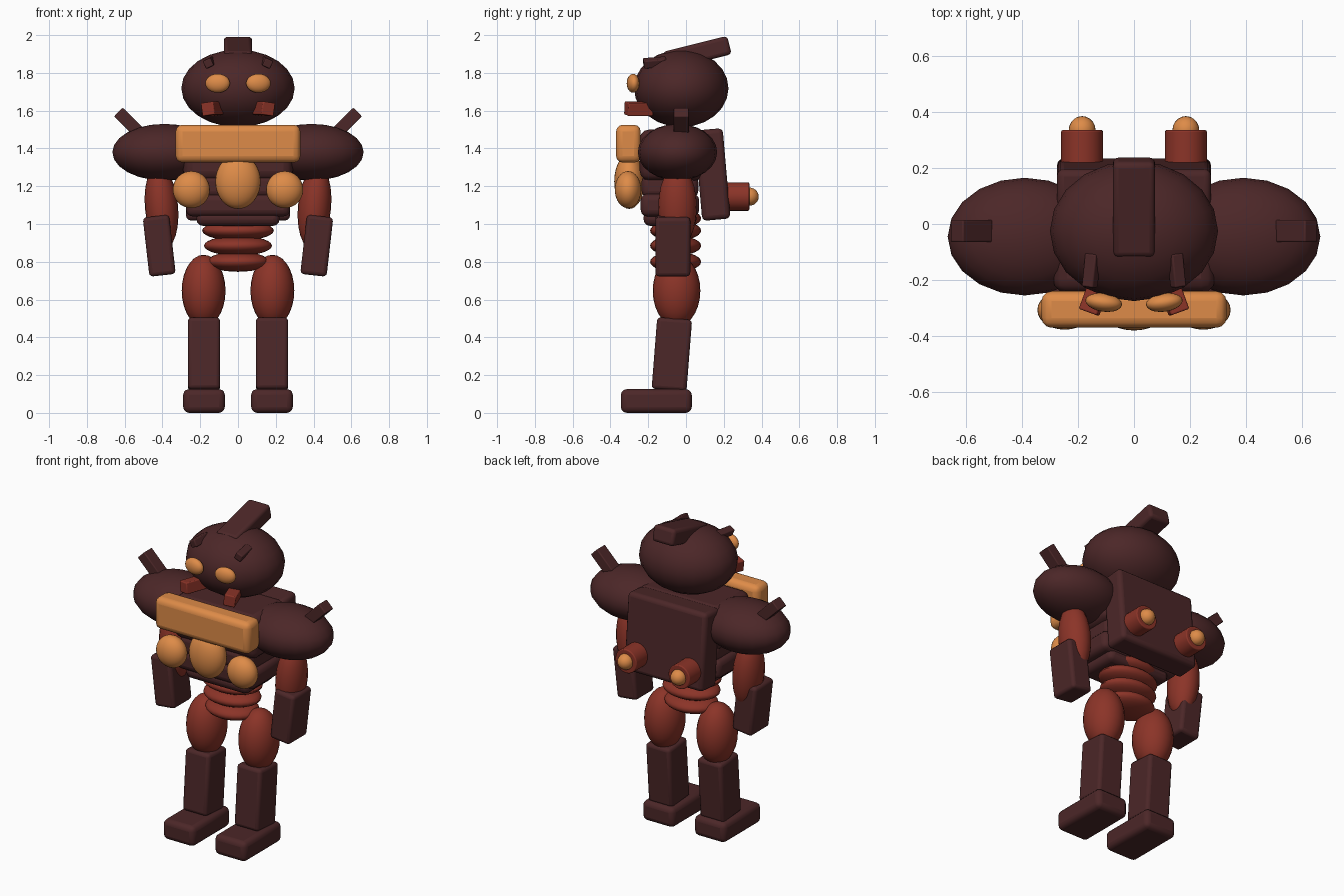
import bpy
from math import radians

cube = bpy.data.objects.get("Cube")
if cube:
    bpy.data.objects.remove(cube, do_unlink=True)


def material(name, rgb):
    m = bpy.data.materials.new(name)
    m.use_nodes = True
    m.diffuse_color = (*rgb, 1)
    m.node_tree.nodes["Principled BSDF"].inputs["Base Color"].default_value = (*rgb, 1)
    return m


DARK = material("dark maroon", (0.072, 0.02, 0.021))
RED = material("brick red", (0.26, 0.034, 0.021))
ORANGE = material("amber orange", (0.73, 0.26, 0.065))


def finish(name, mat, size, rot, bevel=0.0):
    ob = bpy.context.object
    ob.name = name
    ob.scale = size
    bpy.ops.object.transform_apply(location=False, rotation=False, scale=True)
    ob.rotation_euler = [radians(a) for a in rot]
    ob.data.materials.append(mat)
    if bevel:
        mod = ob.modifiers.new("rounded edges", "BEVEL")
        mod.width = bevel
        mod.segments = 3
    bpy.ops.object.shade_smooth_by_angle(angle=radians(40))
    return ob


def box(name, mat, loc, size, rot=(0, 0, 0), bevel=0.02):
    bpy.ops.mesh.primitive_cube_add(size=1, location=loc)
    return finish(name, mat, size, rot, bevel)


def ball(name, mat, loc, radii, rot=(0, 0, 0), segs=20):
    bpy.ops.mesh.primitive_uv_sphere_add(segments=segs, ring_count=segs // 2 + 2, location=loc)
    return finish(name, mat, radii, rot)


def tube(name, mat, loc, radius, length):
    bpy.ops.mesh.primitive_cylinder_add(vertices=24, radius=1, depth=1, location=loc)
    return finish(name, mat, (radius, radius, length), (90, 0, 0), 0.006)


def pair(make, name, mat, loc, *args, rot=(0, 0, 0), **kw):
    """Build a part on both sides, mirrored across x = 0."""
    for side, s in (("left", 1), ("right", -1)):
        make(f"{side}_{name}", mat, (s * loc[0], loc[1], loc[2]), *args,
             rot=(rot[0], s * rot[1], s * rot[2]), **kw)


# Head
ball("head", DARK, (0, -0.025, 1.718), (0.3, 0.25, 0.205))
box("crest", DARK, (0, 0.06, 1.905), (0.15, 0.35, 0.1), (14, 0, 0))
pair(ball, "eye", ORANGE, (0.108, -0.28, 1.745), (0.066, 0.033, 0.05), rot=(0, 0, 8))
pair(box, "brow", DARK, (0.152, -0.165, 1.855), (0.045, 0.12, 0.045), rot=(5, 25, 8), bevel=0.006)
pair(box, "mandible", RED, (0.137, -0.25, 1.61), (0.07, 0.14, 0.07), rot=(0, 8, 20), bevel=0.006)

# Torso
box("chest", DARK, (0, -0.075, 1.365), (0.58, 0.34, 0.27), bevel=0.05)
for i, (z, width, depth, height) in enumerate(((1.2, 0.5, 0.3, 0.12),
                                               (1.1, 0.55, 0.31, 0.12),
                                               (1.03, 0.44, 0.28, 0.08))):
    box(f"rib_slab_{i + 1}", DARK, (0, -0.085, z), (width, depth, height), bevel=0.035)
for i, (z, r) in enumerate(((1.03, 0.19), (0.965, 0.19), (0.885, 0.18), (0.8, 0.165))):
    ball(f"waist_ring_{i + 1}", RED, (0, -0.055, z), (r, 0.135, 0.053), segs=24)

# Chest armour
box("chest_plate", ORANGE, (0, -0.305, 1.425), (0.66, 0.13, 0.2), bevel=0.035)
pair(ball, "chest_orb", ORANGE, (0.247, -0.307, 1.182), (0.098, 0.07, 0.098), segs=28)
ball("centre_orb", ORANGE, (0, -0.3, 1.225), (0.12, 0.08, 0.145), segs=28)

# Backpack with thrusters
box("backpack", DARK, (0, 0.14, 1.262), (0.55, 0.15, 0.48), (5, 0, 0), bevel=0.025)
for side, x in (("left", 0.185), ("right", -0.185)):
    tube(f"{side}_thruster", RED, (x, 0.265, 1.145), 0.075, 0.14)
    ball(f"{side}_thruster_tip", ORANGE, (x, 0.335, 1.145), (0.048, 0.05, 0.048))

# Arms
pair(ball, "shoulder", DARK, (0.39, -0.045, 1.38), (0.275, 0.21, 0.15))
pair(box, "shoulder_spike", DARK, (0.58, -0.025, 1.54), (0.065, 0.08, 0.15), rot=(0, 45, 0), bevel=0.006)
pair(ball, "upper_arm", RED, (0.405, -0.045, 1.09), (0.088, 0.102, 0.22), rot=(0, 5, 0))
pair(box, "forearm", DARK, (0.417, -0.07, 0.885), (0.14, 0.185, 0.315), rot=(0, 6.5, 0))

# Legs
pair(ball, "thigh", RED, (0.182, -0.05, 0.647), (0.116, 0.126, 0.19), segs=24)
pair(box, "shin", DARK, (0.18, -0.075, 0.31), (0.17, 0.185, 0.38), rot=(-4.5, 0, 0))
pair(box, "foot", DARK, (0.18, -0.157, 0.063), (0.22, 0.375, 0.125), bevel=0.03)
